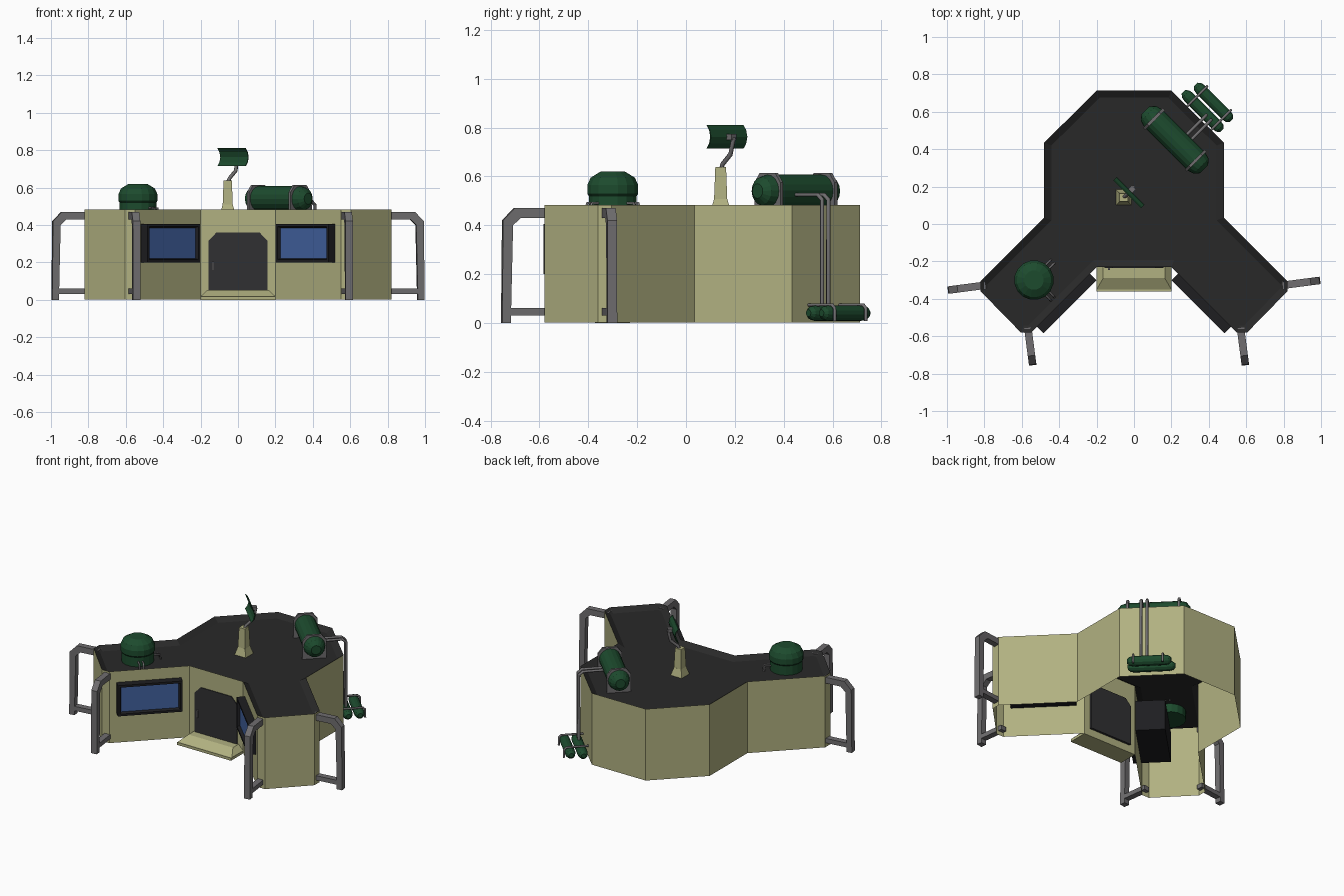
import bpy, bmesh, math
from mathutils import Vector as V

if "Cube" in bpy.data.objects:
    bpy.data.objects.remove(bpy.data.objects["Cube"])

def mat(name, *c):
    m = bpy.data.materials.new(name)
    m.diffuse_color = (*c, 1)
    m.use_nodes = True
    m.node_tree.nodes["Principled BSDF"].inputs["Base Color"].default_value = m.diffuse_color
    return m

SAND = mat("sand wall", 0.44, 0.44, 0.22)
ROOF = mat("dark roof", 0.022, 0.022, 0.022)
DOOR = mat("door grey", 0.03, 0.03, 0.032)
FRAME = mat("window frame black", 0.013, 0.013, 0.015)
GLASS = mat("blue glass", 0.055, 0.125, 0.36)
GREEN = mat("tank green", 0.012, 0.07, 0.027)
STEEL = mat("steel grey", 0.16, 0.155, 0.16)

S = math.sqrt(0.5)
U = V((S, -S, 0))      # along the back right wall
W = V((S, S, 0))       # out of the back right wall
X, Y, Z = V((1, 0, 0)), V((0, 1, 0)), V((0, 0, 1))

def finish(name, bm, *mats, fix=True):
    if fix:
        bmesh.ops.recalc_face_normals(bm, faces=bm.faces)
    me = bpy.data.meshes.new(name)
    bm.to_mesh(me)
    bm.free()
    for m in mats:
        me.materials.append(m)
    ob = bpy.data.objects.new(name, me)
    bpy.context.collection.objects.link(ob)
    return ob

def prism(name, pts, o, a, b, thick, m):
    """Polygon in the a/b plane, thickened evenly about the plane."""
    bm = bmesh.new()
    n = a.cross(b).normalized() * thick / 2
    lo, hi = ([bm.verts.new(V(o) + a * p + b * q + n * s) for p, q in pts] for s in (-1, 1))
    bm.faces.new(lo[::-1])
    bm.faces.new(hi)
    k = len(pts)
    for i in range(k):
        j = (i + 1) % k
        bm.faces.new((lo[i], lo[j], hi[j], hi[i]))
    return finish(name, bm, m)

def lathe(name, prof, o, axis, sides, m):
    """Revolve (radius, height) pairs about an axis."""
    bm = bmesh.new()
    a = axis.orthogonal().normalized()
    b = axis.cross(a)
    rings = []
    for r, h in prof:
        rings.append([bm.verts.new(V(o) + axis * h + (a * math.cos(t) + b * math.sin(t)) * r)
                      for t in (2 * math.pi * (i + 0.5) / sides for i in range(sides))])
    for p, q in zip(rings, rings[1:]):
        for i in range(sides):
            j = (i + 1) % sides
            bm.faces.new((p[i], p[j], q[j], q[i]))
    bm.faces.new(rings[0][::-1])
    bm.faces.new(rings[-1])
    return finish(name, bm, m)

def frustum(name, lo, hi, m):
    """Block between two rectangles (x0, x1, y0, y1, z)."""
    bm = bmesh.new()
    for x0, x1, y0, y1, z in (lo, hi):
        for x, y in ((x0, y0), (x1, y0), (x1, y1), (x0, y1)):
            bm.verts.new((x, y, z))
    bmesh.ops.convex_hull(bm, input=bm.verts)
    bmesh.ops.dissolve_limit(bm, angle_limit=0.01, verts=bm.verts, edges=bm.edges)
    return finish(name, bm, m)

def pipe(name, pts, r, m):
    cu = bpy.data.curves.new(name, 'CURVE')
    cu.dimensions = '3D'
    cu.bevel_depth, cu.bevel_resolution, cu.use_fill_caps = r, 1, True
    sp = cu.splines.new('POLY')
    sp.points.add(len(pts) - 1)
    for p, c in zip(sp.points, pts):
        p.co = (*c, 1)
    cu.materials.append(m)
    ob = bpy.data.objects.new(name, cu)
    bpy.context.collection.objects.link(ob)
    bpy.ops.object.select_all(action='DESELECT')
    ob.select_set(True)
    bpy.context.view_layer.objects.active = ob
    bpy.ops.object.convert(target='MESH')

# building shell: open underneath, recessed dark roof
half = [(0.2, -0.23), (0.55, -0.58), (0.605, -0.58), (0.82, -0.36), (0.82, -0.305),
        (0.48, 0.035), (0.48, 0.435), (0.2, 0.713)]
outline = half + [(-x, y) for x, y in reversed(half)]
bm = bmesh.new()
lo, hi = ([bm.verts.new((x, y, z)) for x, y in outline] for z in (0.002, 0.482))
for i in range(len(lo)):
    j = (i + 1) % len(lo)
    bm.faces.new((lo[i], lo[j], hi[j], hi[i]))
top = bm.faces.new(hi)
bm.normal_update()
rim = bmesh.ops.inset_region(bm, faces=[top], thickness=0.038, depth=-0.025,
                             use_even_offset=True, use_boundary=True)["faces"]
for f in rim + [top]:
    f.material_index = 1
finish("building_shell", bm, SAND, ROOF, fix=False)

# door with cut corners, handle, and steps
prism("door", [(-0.157, 0.05), (0.157, 0.05), (0.157, 0.315), (0.115, 0.36), (-0.115, 0.36),
               (-0.157, 0.315)], (0, -0.225, 0), X, Z, 0.02, DOOR)
prism("door_handle", [(-0.14, 0.155), (-0.128, 0.155), (-0.128, 0.205), (-0.14, 0.205)],
      (0, -0.238, 0), X, Z, 0.014, STEEL)
frustum("lower_step", (-0.2, 0.2, -0.36, -0.23, 0), (-0.2, 0.2, -0.36, -0.23, 0.018), SAND)
frustum("upper_step", (-0.2, 0.2, -0.35, -0.23, 0.018), (-0.165, 0.165, -0.29, -0.23, 0.052), SAND)

# deep window boxes with sunken glass
for side, s in (("left", -1), ("right", 1)):
    out = V((-s * S, -S, 0))
    along = V((s * S, -S, 0))
    c = V((s * 0.342, -0.442, 0.303)) - out * 0.115
    ob = prism(side + "_window", [(-0.2, -0.103), (0.2, -0.103), (0.2, 0.103), (-0.2, 0.103)],
               c, along, Z, 0.23, FRAME)
    ob.data.materials.append(GLASS)
    bm = bmesh.new()
    bm.from_mesh(ob.data)
    f = max(bm.faces, key=lambda f: f.normal.dot(out))
    bmesh.ops.inset_region(bm, faces=[f], thickness=0.02, depth=0)
    bmesh.ops.inset_region(bm, faces=[f], thickness=0.01, depth=-0.018)
    f.material_index = 1
    bm.to_mesh(ob.data)
    bm.free()

# four bent legs at the wing corners; the right wing is the left turned 90 degrees
arch = [(-0.02, 0.43), (0.105, 0.43), (0.137, 0.40), (0.145, 0.06), (-0.02, 0.06), (-0.02, 0.03),
        (0.145, 0.03), (0.145, 0), (0.182, 0), (0.178, 0.42), (0.13, 0.47), (-0.02, 0.47)]
for name, x, y, dx, dy in (("left_side", -0.815, -0.33, -0.99, -0.13),
                           ("left_front", -0.565, -0.575, 0.13, -0.99),
                           ("right_front", 0.572, -0.575, 0.13, -0.99),
                           ("right_side", 0.815, -0.325, 0.99, 0.13)):
    prism(name + "_leg", arch, (x, y, 0), V((dx, dy, 0)), Z, 0.04, STEEL)

# roof dome with stub pipes
dome = V((-0.535, -0.3, 0))
lathe("roof_dome", [(0.1, 0.40), (0.1, 0.52), (0.106, 0.528), (0.106, 0.565), (0.092, 0.595),
                    (0.052, 0.619)], dome, Z, 16, GREEN)
for d, e in ((W, U), (U, W)):
    for k in (-0.013, 0.013):
        a = dome + e * k
        pipe("dome_pipe", [a + d * 0.08 + Z * 0.49, a + d * 0.135 + Z * 0.49,
                           a + d * 0.142 + Z * 0.45], 0.006, STEEL)

# antenna: pedestal, bent arm, curved dish
def sq(r, z): return (-0.055 - r, -0.055 + r, 0.142 - r, 0.142 + r, z)
frustum("antenna_foot", sq(0.042, 0.455), sq(0.027, 0.508), SAND)
frustum("antenna_post", sq(0.027, 0.505), sq(0.022, 0.638), SAND)
pipe("antenna_arm", [(-0.053, 0.145, 0.63), (-0.045, 0.15, 0.65), (-0.012, 0.182, 0.69),
                     (-0.004, 0.196, 0.76)], 0.01, STEEL)
prism("dish_mount", [(-0.015, -0.012), (0.015, -0.012), (0.015, 0.012), (-0.015, 0.012)],
      (-0.01, 0.186, 0.762), W, Z, 0.03, STEEL)
front = [(0, -0.048), (0.015, -0.028), (0.022, 0), (0.015, 0.028), (0, 0.048)]
prism("dish", front + [(d + 0.005, z) for d, z in reversed(front)],
      (-0.036, 0.158, 0.762), W, Z, 0.21, GREEN)

# large roof tank with two saddle clamps
def capsule(name, o, r, body, tip, sides):
    prof = [(r * 0.45, tip), (r * 0.85, body + (tip - body) * 0.6), (r, body)]
    lathe(name, [(q, -h) for q, h in prof] + prof[::-1], o, U, sides, GREEN)

tank = V((0.218, 0.45, 0))
capsule("roof_tank", tank + Z * 0.54, 0.067, 0.165, 0.222, 16)
clamp = [(-0.075, 0.45), (0.075, 0.45), (0.075, 0.575), (0.045, 0.614), (-0.045, 0.614), (-0.075, 0.575)]
for k in (-0.157, 0.157):
    prism("tank_clamp", clamp, tank + U * k, W, Z, 0.016, STEEL)

# twin pipes from the roof tank down the back right wall
for k in (-0.018, 0.018):
    c = V((0.4, 0.57, 0)) + U * k
    pipe("wall_pipe", [c - W * 0.17 + Z * 0.525, c - W * 0.025 + Z * 0.525, c + Z * 0.505,
                       c + Z * 0.05], 0.009, STEEL)

# two small ground tanks with straps
capsule("inner_ground_tank", V((0.367, 0.604, 0.04)), 0.032, 0.105, 0.145, 12)
capsule("outer_ground_tank", V((0.425, 0.65, 0.04)), 0.032, 0.098, 0.135, 12)
for k in (-0.09, 0.09):
    c = V((0.345, 0.57, 0)) + W * 0.0 + U * (k + 0.005)
    pipe("ground_strap", [c - W * 0.01 + Z * 0.074, c + W * 0.135 + Z * 0.074,
                          c + W * 0.15 + Z * 0.06, c + W * 0.15 + Z * 0.008], 0.007, STEEL)
